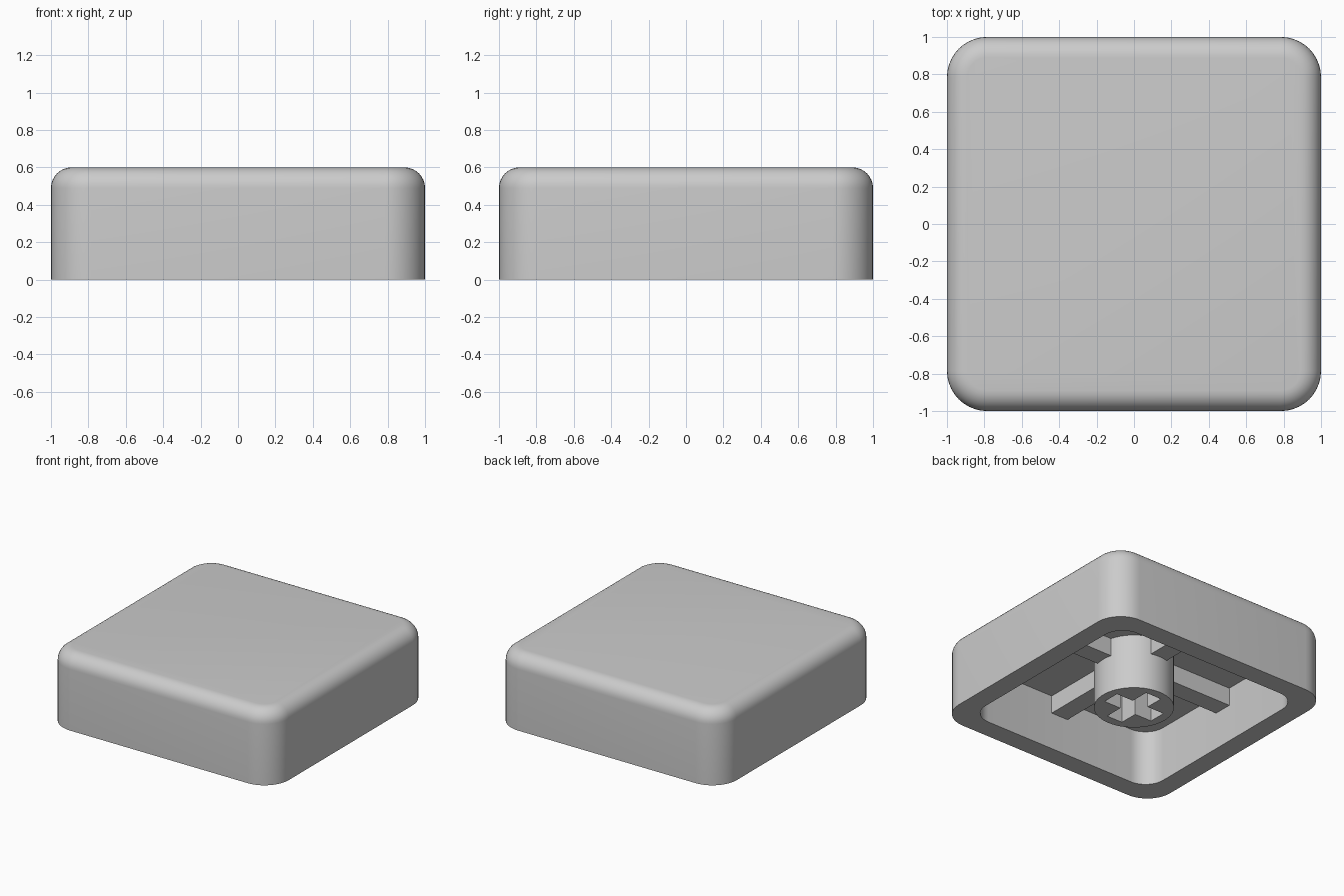
import bpy, bmesh
from math import cos, sin, pi, radians

cube = bpy.data.objects.get("Cube")
if cube:
    bpy.data.objects.remove(cube, do_unlink=True)

GREY = (0.6, 0.6, 0.6, 1.0)
mat = bpy.data.materials.new("plain_grey_plastic")
mat.use_nodes = True
mat.diffuse_color = GREY
mat.node_tree.nodes["Principled BSDF"].inputs["Base Color"].default_value = GREY

HALF, HEIGHT, CORNER, EDGE = 1.0, 0.6, 0.215, 0.11   # outer shell
INNER, CEILING, INNER_CORNER = 0.84, 0.44, 0.165     # hollow underside
STEM_R, SLOT_LONG, SLOT_WIDE = 0.29, 0.22, 0.07      # mounting stem
RIB_BOTTOM, RIB_WIDE = 0.297, 0.075                  # support ribs


def finish(bm, name):
    bmesh.ops.recalc_face_normals(bm, faces=bm.faces[:])
    mesh = bpy.data.meshes.new(name)
    bm.to_mesh(mesh)
    bm.free()
    mesh.materials.append(mat)
    mesh.shade_smooth()
    mesh.set_sharp_from_angle(angle=radians(30))
    ob = bpy.data.objects.new(name, mesh)
    bpy.context.collection.objects.link(ob)
    return ob


def rounded_square(half, r, steps=10):
    c = half - r
    points = []
    for q, (sx, sy) in enumerate([(1, 1), (-1, 1), (-1, -1), (1, -1)]):
        for i in range(steps + 1):
            a = (q + i / steps) * pi / 2
            points.append((sx * c + r * cos(a), sy * c + r * sin(a)))
    return points


def ring(bm, points, z):
    return [bm.verts.new((x, y, z)) for x, y in points]


def bridge(bm, a, b):
    n = len(a)
    return [bm.faces.new((a[i], a[(i + 1) % n], b[(i + 1) % n], b[i])) for i in range(n)]


# Hollow cap: one skin from the inner ceiling, round the rim, to the top
bm = bmesh.new()
inner = rounded_square(INNER, INNER_CORNER)
outer = rounded_square(HALF, CORNER)
rings = [ring(bm, inner, CEILING), ring(bm, inner, 0), ring(bm, outer, 0)]
for i in range(9):
    a = i / 8 * pi / 2
    inset = EDGE * (1 - cos(a))
    rings.append(ring(bm, rounded_square(HALF - inset, CORNER - inset),
                      HEIGHT - EDGE + EDGE * sin(a)))
for a, b in zip(rings, rings[1:]):
    bridge(bm, a, b)
bm.faces.new(rings[0])
bm.faces.new(rings[-1])
finish(bm, "cap_shell")

# Round stem with a cross-shaped socket
bm = bmesh.new()
circle = [(STEM_R * cos(i * pi / 32), STEM_R * sin(i * pi / 32)) for i in range(64)]
L, W = SLOT_LONG, SLOT_WIDE
cross = []
for x, y in [(L, -W), (L, W), (W, W)]:
    cross.append((x, y))
for _ in range(3):
    cross += [(-y, x) for x, y in cross[-3:]]
ends = {}
for z in (0, CEILING + 0.01):
    ends[z] = (ring(bm, circle, z), ring(bm, cross, z))
(bottom_out, bottom_in), (top_out, top_in) = ends.values()
bridge(bm, bottom_out, top_out)
bridge(bm, bottom_in, top_in)
for loops in ends.values():
    edges = [bm.edges.get((l[i - 1], l[i])) for l in loops for i in range(len(l))]
    bmesh.ops.triangle_fill(bm, edges=edges, use_beauty=True)
finish(bm, "stem")

# Four ribs from the stem to the walls, under the ceiling
for name, turn in [("left_rib", 0), ("back_rib", 1), ("right_rib", 2), ("front_rib", 3)]:
    bm = bmesh.new()
    bmesh.ops.create_cube(bm, size=1)
    start, end, top = STEM_R - 0.04, INNER + 0.01, CEILING + 0.01
    for v in bm.verts:
        v.co.x = start if v.co.x < 0 else end
        v.co.y *= 2 * RIB_WIDE
        v.co.z = RIB_BOTTOM if v.co.z < 0 else top
    rib = finish(bm, name)
    rib.rotation_euler.z = turn * pi / 2
